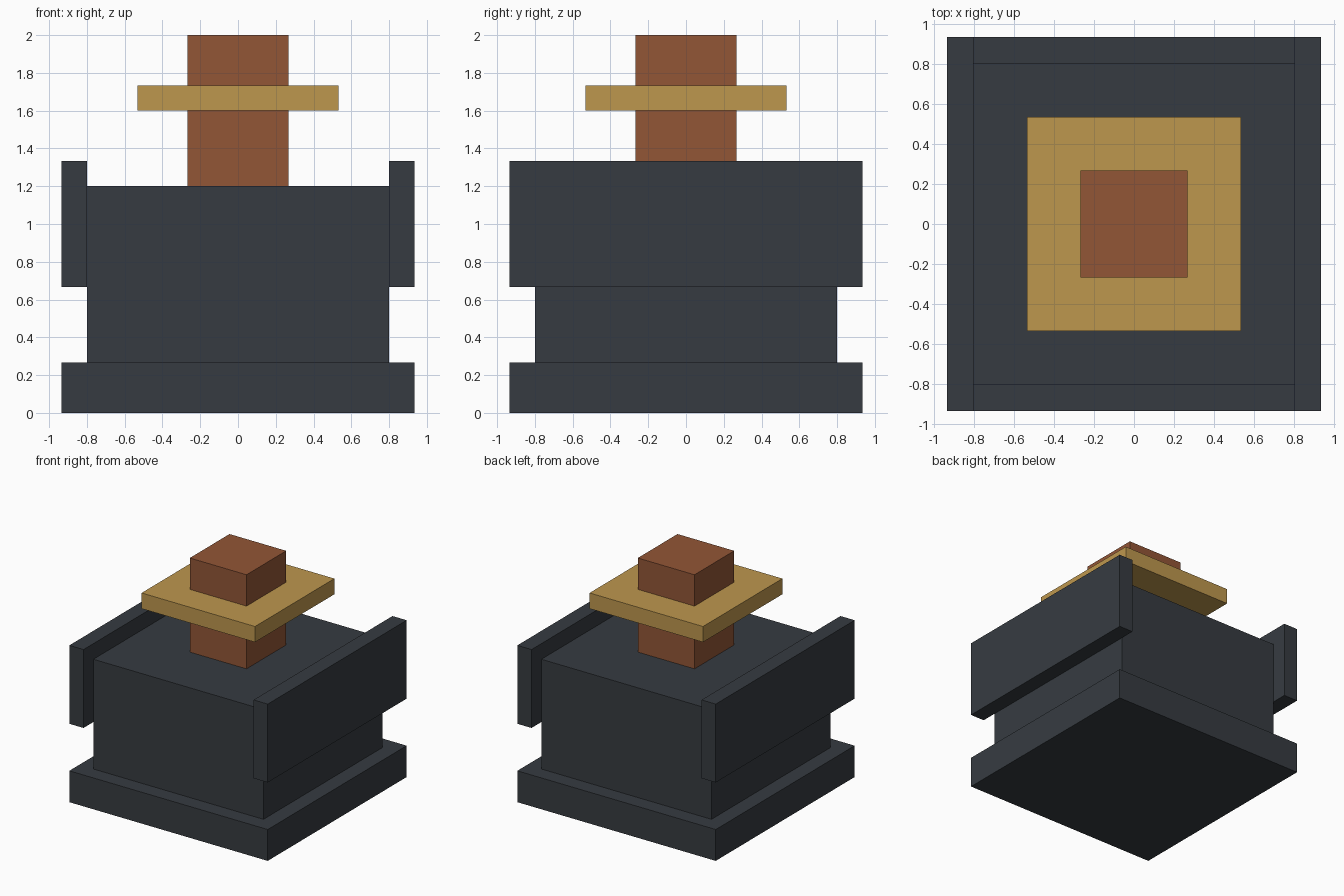
import bpy
import bmesh
from mathutils import Matrix, Vector

cube = bpy.data.objects.get("Cube")
if cube:
    bpy.data.objects.remove(cube, do_unlink=True)

U = 2 / 15  # module every part is sized in


def material(name, rgb):
    mat = bpy.data.materials.new(name)
    mat.use_nodes = True
    colour = (*rgb, 1)
    mat.diffuse_color = colour
    mat.node_tree.nodes["Principled BSDF"].inputs["Base Color"].default_value = colour
    return mat


def box(name, mat, low, high):
    """Box between two corners, given in modules."""
    low, high = Vector(low) * U, Vector(high) * U
    bm = bmesh.new()
    bmesh.ops.create_cube(bm, size=1, matrix=Matrix.Diagonal((*(high - low), 1)))
    mesh = bpy.data.meshes.new(name)
    bm.to_mesh(mesh)
    bm.free()
    mesh.materials.append(mat)
    obj = bpy.data.objects.new(name, mesh)
    obj.location = (low + high) / 2
    bpy.context.collection.objects.link(obj)
    return obj


def centred_box(name, mat, half, bottom, top):
    return box(name, mat, (-half, -half, bottom), (half, half, top))


slate = material("dark slate", (0.037, 0.044, 0.053))
copper = material("copper brown", (0.29, 0.093, 0.037))
gold = material("gold", (0.515, 0.31, 0.076))

# Base and main body
centred_box("base", slate, 7, 0, 2)
centred_box("body", slate, 6, 2, 9)

# Side panels, overhanging the body front and back
for side, x in (("left", 6), ("right", -7)):
    box(f"{side}_side_panel", slate, (x, -7, 5), (x + 1, 7, 10))

# Central post with its square collar
centred_box("post", copper, 2, 9, 15)
centred_box("collar", gold, 4, 12, 13)
